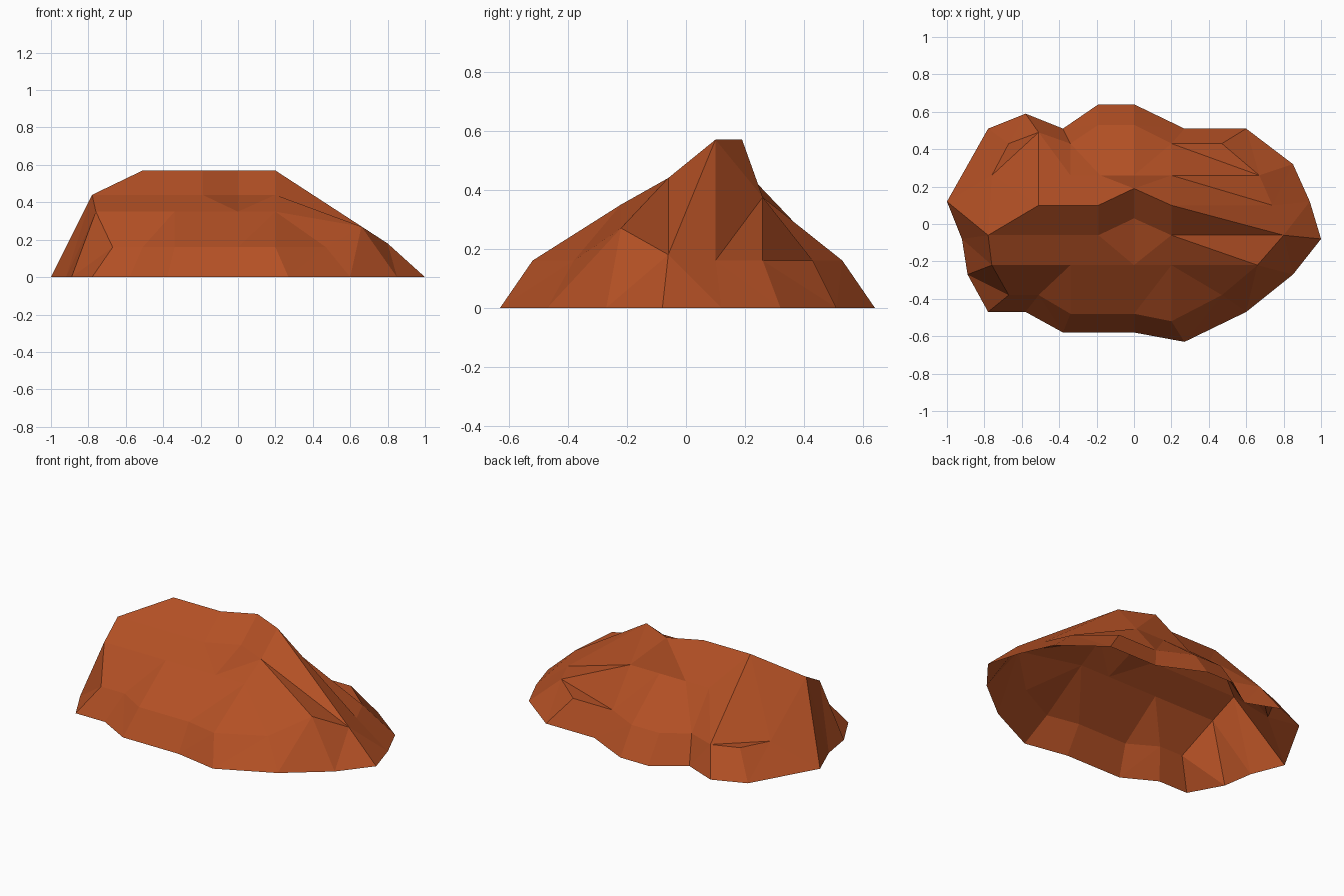
import bpy
from mathutils import Vector
from mathutils.geometry import delaunay_2d_cdt

if "Cube" in bpy.data.objects:
    bpy.data.objects.remove(bpy.data.objects["Cube"])

# Ground outline of the mound (x, y), counter-clockwise
outline = [(-1, .12), (-.92, -.08), (-.89, -.27), (-.78, -.47), (-.58, -.47),
           (-.38, -.58), (0, -.58), (.27, -.63), (.6, -.47), (.85, -.27),
           (1, -.08), (.94, .12), (.85, .32), (.6, .51), (.27, .51),
           (0, .64), (-.19, .64), (-.38, .51), (-.58, .59), (-.78, .51)]

# Terrace lines running left to right: height, then (x, y) or (x, y, own height)
terraces = [
    (.16, [(-.67, -.38), (-.51, -.38), (-.34, -.48), (0, -.48), (.2, -.52), (.47, -.38)]),
    (.35, [(-.76, -.22), (-.51, -.22), (-.34, -.22), (-.18, -.22), (0, -.22),
           (.2, -.22), (.66, -.22, .27)]),
    (.44, [(-.78, -.06), (-.51, -.06), (-.19, -.06), (0, .03), (.2, -.06), (.8, -.06, .18)]),
    (.57, [(-.51, .10), (-.19, .10), (0, .19), (.2, .10), (.74, .10, .16)]),
    (.375, [(-.34, .26), (-.18, .26), (0, .26), (.2, .26), (.67, .26, .16)]),
    (.16, [(-.76, .26), (-.67, .43), (-.51, .49), (-.34, .43), (-.19, .53),
           (0, .53), (.2, .43), (.47, .43), (.67, .26)]),
]

# Extra creases joining neighbouring terraces
creases = [((-.76, .26), (-.51, .49)), ((-.51, .10), (-.51, .49)), ((-.51, .10), (-.76, .26)),
           ((.2, .43), (.67, .26)), ((.2, .26), (.74, .10)), ((.2, .10), (.8, -.06)),
           ((.2, -.06), (.66, -.22)), ((.74, .10), (.67, .26)), ((.8, -.06), (.74, .10)),
           ((.66, -.22), (.8, -.06)), ((.2, -.06), (.2, .10)), ((.2, .26), (.2, .43)),
           ((-.78, -.06), (-.76, -.22)), ((-.76, -.22), (-.67, -.38)),
           ((-.78, -.06), (-.51, .10)), ((-.78, -.06), (-1, .12)),
           ((-.76, -.22), (-.89, -.27)), ((-.67, -.38), (-.78, -.47)),
           ((-.78, -.06), (-.76, .26)), ((.66, -.22), (.85, -.27)), ((.66, -.22), (.6, -.47))]

index, points, heights = {}, [], []


def point(p, z):
    key = tuple(p[:2])
    if key not in index:
        index[key] = len(points)
        points.append(Vector(key))
        heights.append(p[2] if len(p) > 2 else z)
    return index[key]


ground = [point(p, 0) for p in outline]
edges = []
for z, row in terraces:
    ids = [point(p, z) for p in row]
    edges += list(zip(ids, ids[1:]))
edges += [(index[a], index[b]) for a, b in creases]

# Triangulate the plan, then lift every point to its height
verts, _, faces, origin, _, _ = delaunay_2d_cdt(points, edges, [ground], 1, 1e-5)
coords = [(v.x, v.y, heights[o[0]] if o else 0) for v, o in zip(verts, origin)]

# Open-bottomed rock shell, normals facing up
tris = []
for f in faces:
    a, b, c = (verts[i] for i in f)
    up = (b - a).cross(c - a) > 0
    tris.append(list(f) if up else list(reversed(f)))

mesh = bpy.data.meshes.new("rock_mound")
mesh.from_pydata(coords, [], tris)
mesh.update()
rock = bpy.data.objects.new("rock_mound", mesh)
bpy.context.collection.objects.link(rock)

clay = bpy.data.materials.new("red_clay")
clay.diffuse_color = (.45, .08, .018, 1)
clay.use_nodes = True
clay.node_tree.nodes["Principled BSDF"].inputs["Base Color"].default_value = clay.diffuse_color
mesh.materials.append(clay)
